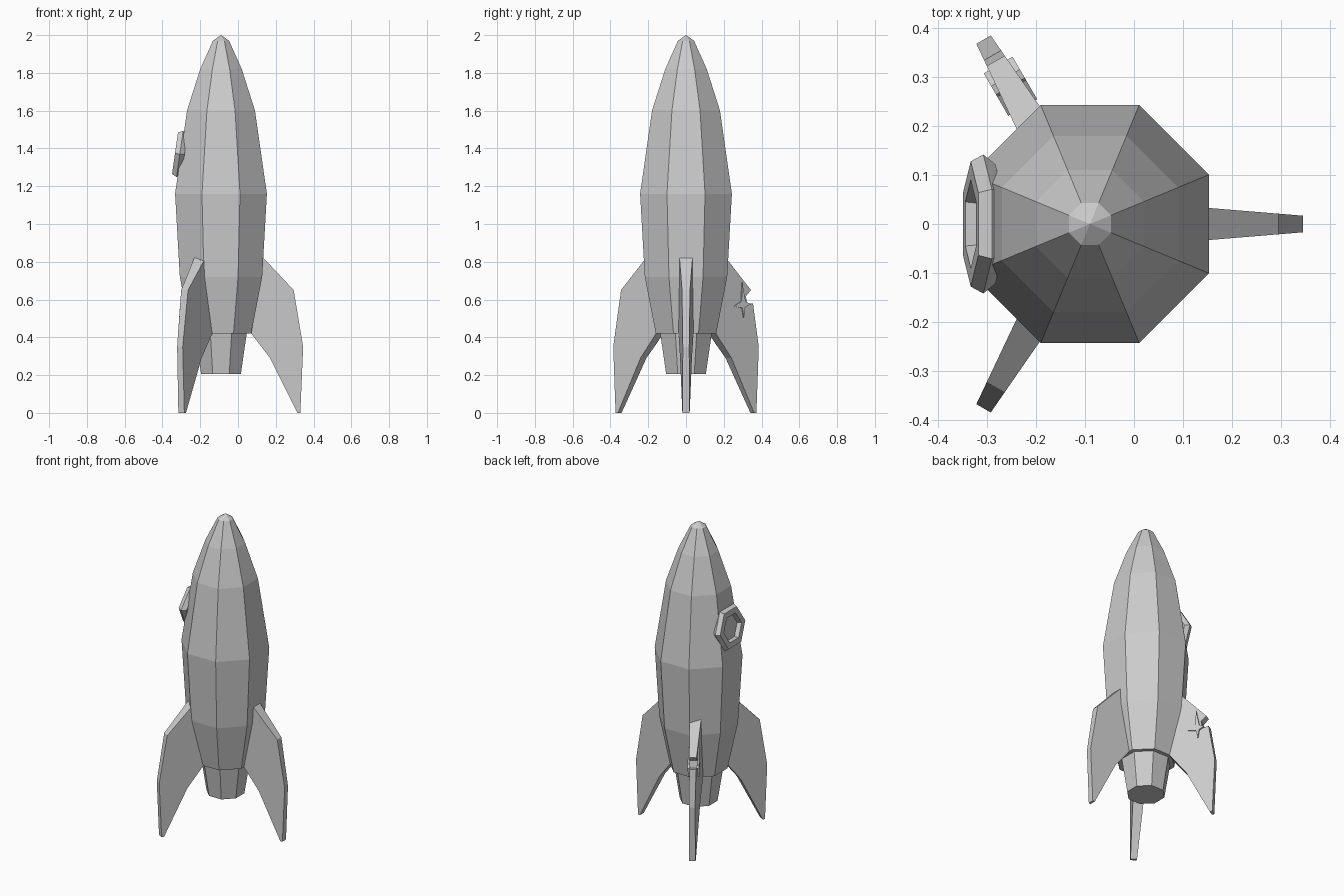
import bpy, bmesh, math
from mathutils import Matrix, Vector

if "Cube" in bpy.data.objects:
    bpy.data.objects.remove(bpy.data.objects["Cube"])

AXIS_X = -0.09


def make(name, verts, faces, matrix=None):
    mesh = bpy.data.meshes.new(name)
    mesh.from_pydata([tuple(v) for v in verts], [], faces)
    if matrix:
        mesh.transform(matrix)
    bm = bmesh.new()
    bm.from_mesh(mesh)
    bmesh.ops.recalc_face_normals(bm, faces=bm.faces)
    bm.to_mesh(mesh)
    bm.free()
    obj = bpy.data.objects.new(name, mesh)
    bpy.context.collection.objects.link(obj)
    return obj


def lathe(name, profile, sides, phase, matrix, closed_loop=False):
    """Spin (radius, height) pairs into a faceted solid."""
    verts, faces = [], []
    for r, z in profile:
        for i in range(sides):
            a = phase + 2 * math.pi * i / sides
            verts.append((r * math.cos(a), r * math.sin(a), z))
    n = len(profile)
    for k in range(n if closed_loop else n - 1):
        a, b = k * sides, (k + 1) % n * sides
        for i in range(sides):
            j = (i + 1) % sides
            faces.append((a + i, a + j, b + j, b + i))
    if not closed_loop:
        faces.append(tuple(range(sides)))
        faces.append(tuple(range((n - 1) * sides, n * sides)))
    return make(name, verts, faces, matrix)


def slab(name, outline, half, matrix):
    """Extrude an (r, z) outline sideways; half(r) gives (low, high) offsets."""
    n = len(outline)
    verts = [(r, half(r)[s], z) for s in (0, 1) for r, z in outline]
    faces = [tuple(range(n)), tuple(range(n, 2 * n))]
    faces += [(i, (i + 1) % n, n + (i + 1) % n, n + i) for i in range(n)]
    return make(name, verts, faces, matrix)


to_axis = Matrix.Translation((AXIS_X, 0, 0))
scale8 = 1 / math.cos(math.pi / 8)

# Eight-sided hull; radii are measured to the flats
hull = [(0.16, 0.42), (0.218, 0.72), (0.243, 1.16), (0.18, 1.6),
        (0.11, 1.82), (0.043, 1.97), (0.0005, 2.0)]
lathe("hull", [(r * scale8, z) for r, z in hull], 8, math.pi / 8, to_axis)

# Engine nozzle
nozzle = [(0.105, 0.205), (0.137, 0.425)]
lathe("nozzle", [(r * scale8, z) for r, z in nozzle], 8, math.pi / 8, to_axis)

# Three tapered fins, the one at 120 degrees has a jagged bite
top = [(0.13, 0.44), (0.18, 0.86), (0.225, 0.82), (0.385, 0.65)]
bite = [(0.352, 0.617), (0.362, 0.572), (0.398, 0.58)]
low = [(0.435, 0.35), (0.42, 0.0), (0.405, 0.0), (0.26, 0.29), (0.16, 0.42)]


def fin_half(r):
    h = 0.033 - (r - 0.24) * 0.016 / 0.195
    return -h, h


for deg in (0, 120, 240):
    turn = to_axis @ Matrix.Rotation(math.radians(deg), 4, 'Z')
    slab("fin_%d" % deg, top + (bite if deg == 120 else []) + low, fin_half, turn)

# Thin torn-metal bursts on both faces of the damaged fin
turn = to_axis @ Matrix.Rotation(math.radians(120), 4, 'Z')
burst = [(0.325, 0.69), (0.345, 0.59), (0.375, 0.575), (0.343, 0.56),
         (0.335, 0.505), (0.325, 0.555), (0.275, 0.565), (0.32, 0.59)]
for side in (-1, 1):
    slab("torn_metal", burst, lambda r: (side * 0.02, side * 0.034), turn)

# Hexagonal porthole, leaning with the hull on the -x side
tilt = math.atan2(0.063, 0.44)
normal = Vector((-math.cos(tilt), 0, math.sin(tilt)))
across = Vector((0, 1, 0))
up = normal.cross(across)
port = Matrix((across, up, normal)).transposed().to_4x4()
port.translation = Vector((-0.303, 0, 1.37))
rim = [(0.122, -0.02), (0.142, 0.005), (0.128, 0.031), (0.09, 0.031), (0.08, -0.02)]
lathe("porthole_rim", rim, 6, 0, port, closed_loop=True)
lathe("porthole_glass", [(0.088, -0.015), (0.088, 0.003)], 6, 0, port)
